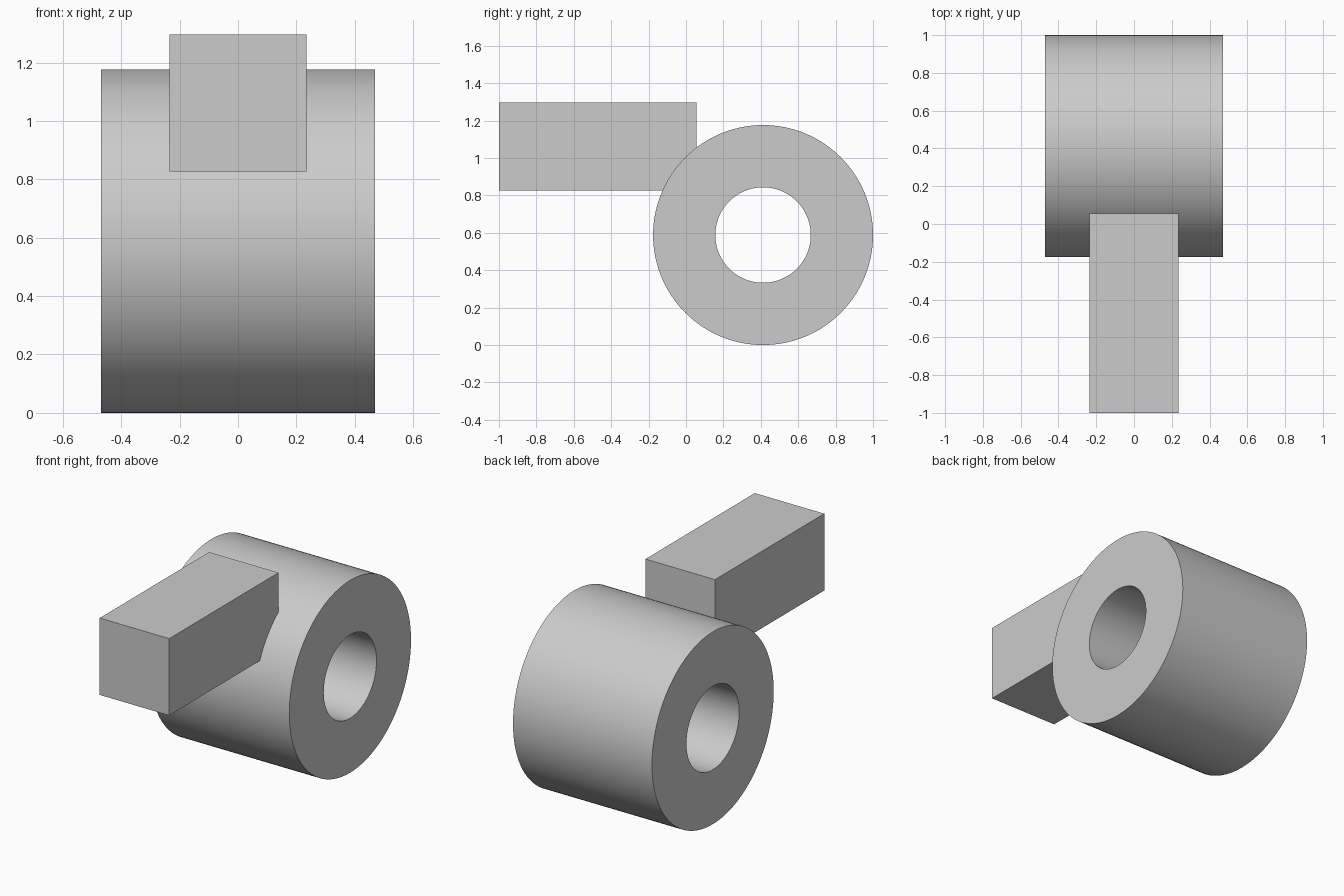
import bpy
import bmesh
import math
from mathutils import Vector

cube = bpy.data.objects.get("Cube")
if cube:
    bpy.data.objects.remove(cube, do_unlink=True)

# One plain grey for the whole model
grey = bpy.data.materials.new("plain_grey")
grey.use_nodes = True
colour = (0.6, 0.6, 0.6, 1.0)
grey.diffuse_color = colour
grey.node_tree.nodes["Principled BSDF"].inputs["Base Color"].default_value = colour


def make_object(name, bm):
    bmesh.ops.recalc_face_normals(bm, faces=bm.faces)
    mesh = bpy.data.meshes.new(name)
    bm.to_mesh(mesh)
    bm.free()
    mesh.materials.append(grey)
    obj = bpy.data.objects.new(name, mesh)
    bpy.context.collection.objects.link(obj)
    return obj


# Thick sleeve: a rectangular section spun around the x axis
OUTER, BORE, HALF_WIDTH = 0.588, 0.255, 0.47
SEGMENTS = 128
centre = Vector((0, 1 - OUTER, OUTER))

bm = bmesh.new()
section = [(-HALF_WIDTH, BORE), (HALF_WIDTH, BORE),
           (HALF_WIDTH, OUTER), (-HALF_WIDTH, OUTER)]
verts = [bm.verts.new(centre + Vector((x, 0, r))) for x, r in section]
edges = [bm.edges.new((verts[i], verts[i - 1])) for i in range(len(verts))]
bmesh.ops.spin(bm, geom=verts + edges, cent=centre, axis=(1, 0, 0),
               angle=math.tau, steps=SEGMENTS, use_duplicate=False)
bmesh.ops.remove_doubles(bm, verts=bm.verts, dist=0.0005)
sleeve = make_object("sleeve", bm)

bpy.ops.object.select_all(action="DESELECT")
sleeve.select_set(True)
bpy.context.view_layer.objects.active = sleeve
bpy.ops.object.shade_smooth_by_angle(angle=math.radians(30))

# Square arm reaching forward from the upper front of the sleeve
low = Vector((-0.235, -1, 0.826))
high = Vector((0.235, 0.056, 1.296))
bm = bmesh.new()
bmesh.ops.create_cube(bm, size=1)
bmesh.ops.scale(bm, vec=high - low, verts=bm.verts)
bmesh.ops.translate(bm, vec=(low + high) / 2, verts=bm.verts)
make_object("arm", bm)
